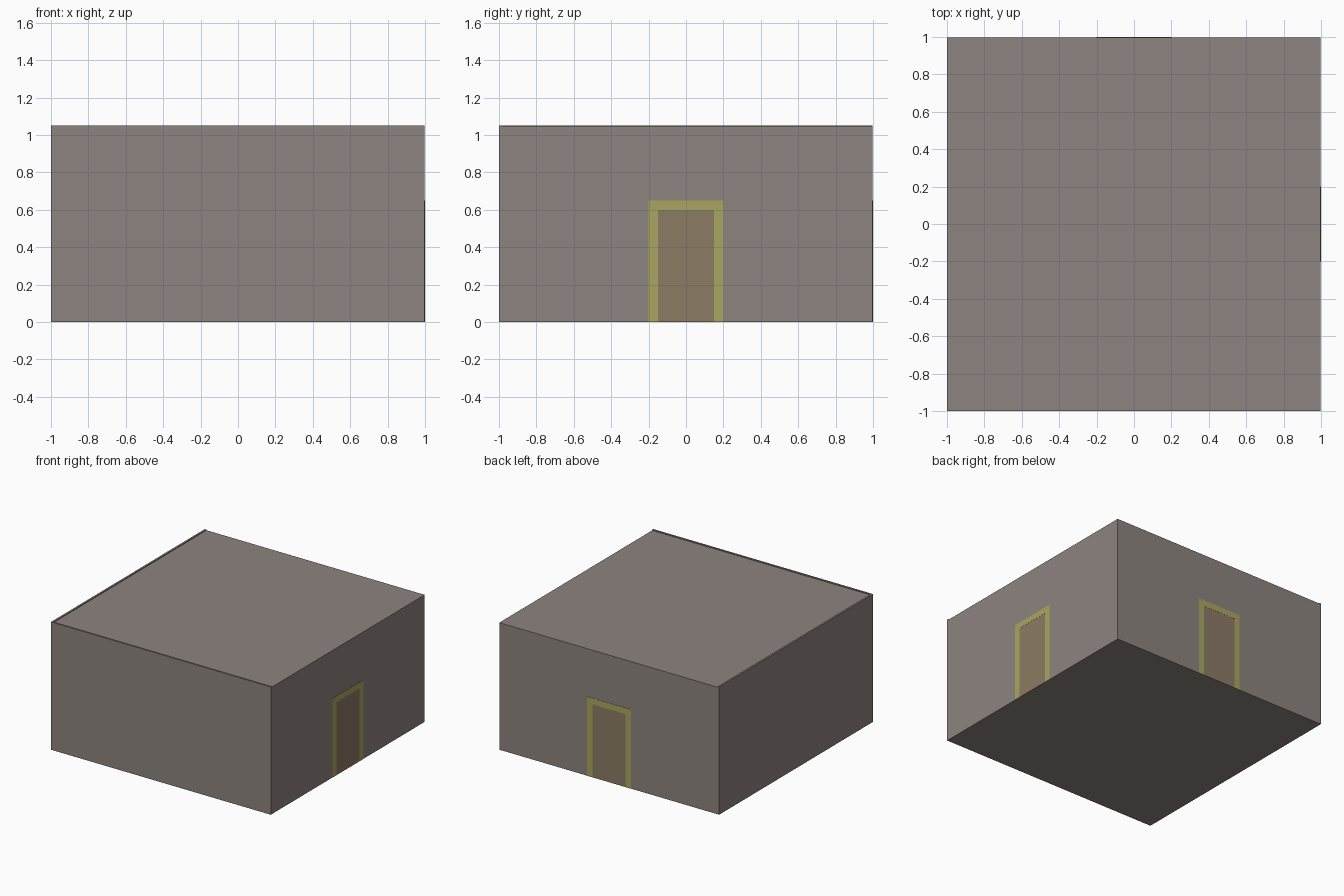
import bpy

if "Cube" in bpy.data.objects:
    bpy.data.objects.remove(bpy.data.objects["Cube"])


def material(name, rgb):
    m = bpy.data.materials.new(name)
    m.diffuse_color = (*rgb, 1)
    m.use_nodes = True
    m.node_tree.nodes["Principled BSDF"].inputs["Base Color"].default_value = m.diffuse_color
    return m


STONE = material("stone", (0.27, 0.23, 0.21))
TRIM = material("trim", (0.40, 0.38, 0.115))
WOOD = material("wood", (0.26, 0.20, 0.13))


def box(name, lo, hi, mat):
    """Axis-aligned box between two corners."""
    bpy.ops.mesh.primitive_cube_add(size=1, location=[(a + b) / 2 for a, b in zip(lo, hi)])
    ob = bpy.context.object
    ob.name = name
    ob.scale = [b - a for a, b in zip(lo, hi)]
    bpy.ops.object.transform_apply(location=True, rotation=False, scale=True)
    ob.data.materials.append(mat)
    return ob


W, H = 1.0, 1.05      # half width and height
T = 0.015             # thin wall thickness
OUT = 0.998           # door walls sit just behind the trim

# Room body, with two thin walls rising slightly above the roof
box("room_body", (-W + T, -W + T, 0), (OUT, OUT, H - 0.006), STONE)
box("front_wall", (-W, -W, 0), (OUT, -W + T, H), STONE)
box("left_wall", (-W, -W + T, 0), (-W + T, OUT, H), STONE)


# Doorway laid out along one wall: along_y puts it on the right, else on the back
def doorway(side, along_y):
    def part(name, u0, u1, z0, z1, face, mat):
        d0 = OUT - 0.01
        if along_y:
            box(f"{side}_{name}", (d0, u0, z0), (face, u1, z1), mat)
        else:
            box(f"{side}_{name}", (u0, d0, z0), (u1, face, z1), mat)

    part("door", -0.15, 0.15, 0, 0.6, W - 0.001, WOOD)
    part("jamb_a", -0.2, -0.15, 0, 0.6, W, TRIM)
    part("jamb_b", 0.15, 0.2, 0, 0.6, W, TRIM)
    part("lintel", -0.2, 0.2, 0.6, 0.65, W, TRIM)


doorway("right", True)
doorway("back", False)
